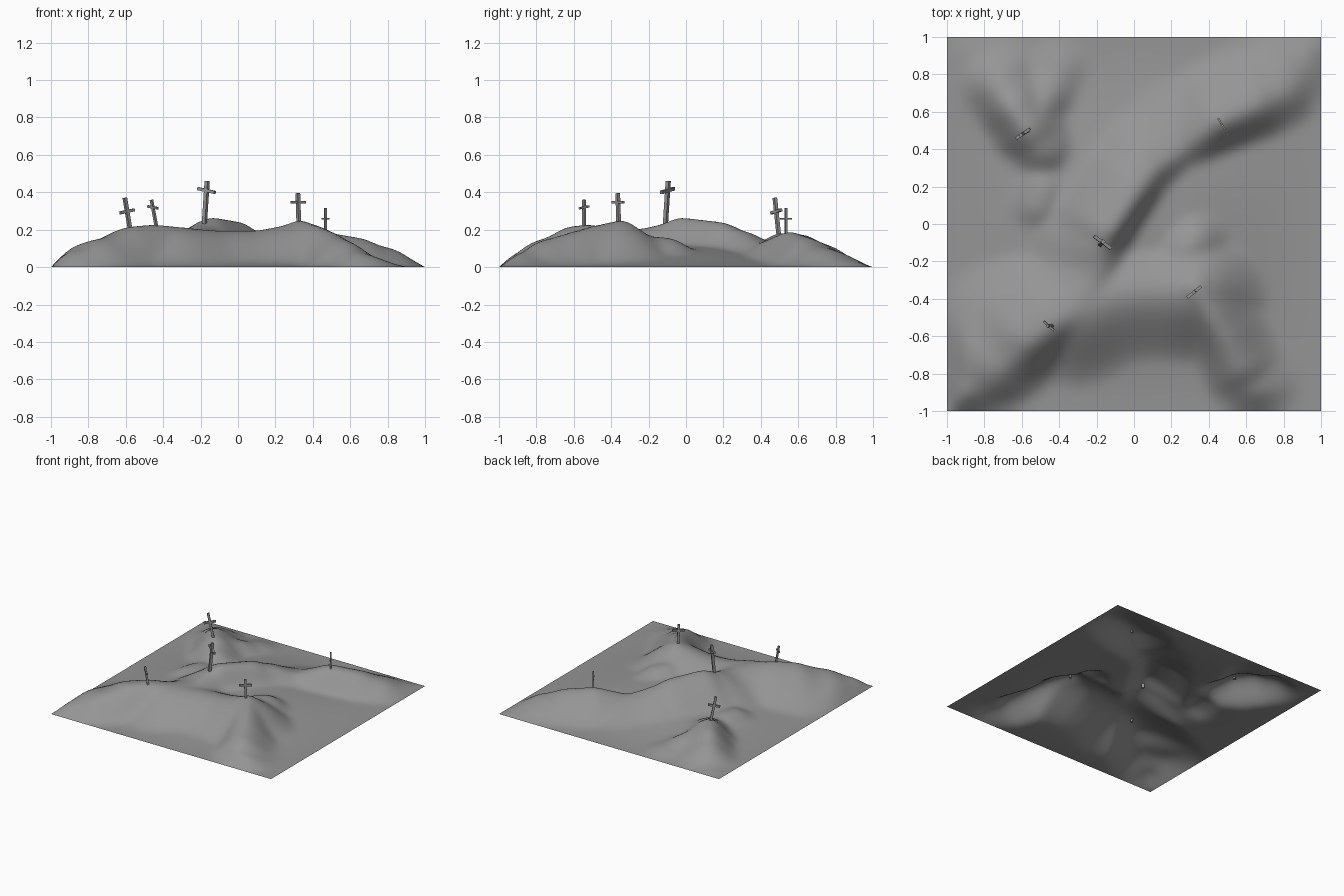
import bpy, bmesh, math
from mathutils import Vector

cube = bpy.data.objects.get("Cube")
if cube:
    bpy.data.objects.remove(cube)


def material(name, value):
    mat = bpy.data.materials.new(name)
    mat.use_nodes = True
    mat.diffuse_color = (value, value, value, 1)
    mat.node_tree.nodes["Principled BSDF"].inputs["Base Color"].default_value = (value, value, value, 1)
    return mat


stone = material("grey stone", 0.3)

# Ridge crests: points, reach on the left and on the right of the path
RIDGES = [
    # front left spur, running up to the middle
    ([(-.97, -.96, .01), (-.85, -.86, .09), (-.7, -.75, .155), (-.55, -.62, .22),
      (-.44, -.54, .23), (-.3, -.46, .215), (-.2, -.3, .2), (-.17, -.15, .22)], .55, .26),
    # central crest
    ([(-.18, -.14, .23), (-.12, -.04, .27), (.02, .17, .245), (.09, .27, .2), (.25, .4, .13)], .5, .2),
    # back right spur
    ([(.25, .4, .13), (.45, .54, .195), (.65, .63, .16), (.78, .7, .11),
      (.9, .76, .05), (1, .8, 0)], .38, .22),
    # shoulder joining the front hills
    ([(-.3, -.46, .21), (-.1, -.38, .195), (.1, -.36, .195), (.33, -.36, .24)], .45, .45),
    # front right hill
    ([(.32, -.34, .26), (.42, -.5, .225), (.48, -.6, .195), (.55, -.75, .15),
      (.63, -.86, .08), (.7, -.95, 0)], .3, .24),
    # back left hill and its side spur
    ([(-.5, .4, .14), (-.57, .5, .19), (-.65, .62, .18), (-.72, .72, .13), (-.85, .88, .02)], .22, .3),
    ([(-.57, .5, .18), (-.46, .68, .1), (-.4, .8, .05)], .25, .2),
    # low knolls
    ([(-.5, .1, .1), (-.48, .18, .1)], .25, .25),
    ([(.28, -.15, .165), (.32, -.1, .16)], .3, .3),
]


def ridge_height(p, points, left, right):
    best = 0
    for a, b in zip(points, points[1:]):
        a, b = Vector(a), Vector(b)
        run = (b - a).xy
        t = max(0, min(1, (p - a.xy).dot(run) / run.length_squared))
        foot = a.lerp(b, t)
        away = p - foot.xy
        side = 0.0 if away.length < 1e-6 else (run.x * away.y - run.y * away.x) / (run.length * away.length)
        reach = right + (left - right) * (side + 1) / 2
        u = max(0, 1 - away.length / reach)
        best = max(best, foot.z * u * u * (3 - 2 * u))
    return best


def ground_height(x, y):
    p = Vector((x, y))
    dome = .115 * (math.cos(x * math.pi / 2) * math.cos(y * math.pi / 2)) ** 2
    top = max([dome] + [ridge_height(p, *r) for r in RIDGES])
    edge = max(0, min(1, (1 - max(abs(x), abs(y))) / .12))
    return top * edge * (2 - edge)


# Rolling ground, an open sheet
bm = bmesh.new()
bmesh.ops.create_grid(bm, x_segments=90, y_segments=90, size=1)
for v in bm.verts:
    v.co.z = ground_height(v.co.x, v.co.y)
# Soften the creases where slopes meet
inner = [v for v in bm.verts if not v.is_boundary]
for _ in range(7):
    soft = [sum(e.other_vert(v).co.z for e in v.link_edges) / 4 for v in inner]
    for v, z in zip(inner, soft):
        v.co.z = (v.co.z + z) / 2
mesh = bpy.data.meshes.new("ground")
bm.to_mesh(mesh)
bm.free()
mesh.materials.append(stone)
mesh.shade_smooth()
ground = bpy.data.objects.new("ground", mesh)
bpy.context.collection.objects.link(ground)


def add_beam(bm, start, end, facing, thick):
    """Square beam from start to end, one side turned towards facing."""
    along = (end - start).normalized()
    u = (facing - along * facing.dot(along)).normalized() * thick / 2
    w = along.cross(u)
    rings = [[bm.verts.new(c + u * i + w * j) for i, j in ((1, 1), (-1, 1), (-1, -1), (1, -1))]
             for c in (start, end)]
    for k in range(4):
        n = (k + 1) % 4
        bm.faces.new((rings[0][k], rings[0][n], rings[1][n], rings[1][k]))
    bm.faces.new(rings[0][::-1])
    bm.faces.new(rings[1])


def add_cross(name, base, top, arm, bar_at, thick):
    base, top, arm = Vector(base), Vector(top), Vector(arm)
    middle = base.lerp(top, bar_at)
    bm = bmesh.new()
    add_beam(bm, base - (top - base) * .1, top, arm, thick)
    add_beam(bm, middle - arm, middle + arm, top - base, thick * .85)
    bmesh.ops.recalc_face_normals(bm, faces=bm.faces)
    me = bpy.data.meshes.new(name)
    bm.to_mesh(me)
    bm.free()
    me.materials.append(stone)
    bpy.context.collection.objects.link(bpy.data.objects.new(name, me))


# Leaning wooden crosses: foot, top, half arm, height of arm, thickness
add_cross("middle_cross", (-.18, -.11, .23), (-.165, -.095, .46), (.045, -.033, -.01), .78, .02)
add_cross("front_left_cross", (-.435, -.545, .21), (-.463, -.545, .36), (.027, -.024, -.005), .73, .014)
add_cross("front_right_cross", (.325, -.36, .235), (.32, -.365, .395), (.037, .03, 0), .7, .018)
add_cross("back_left_cross", (-.573, .495, .18), (-.605, .475, .37), (.037, .026, .008), .62, .018)
add_cross("back_right_cross", (.468, .535, .175), (.468, .535, .315), (.018, -.03, 0), .6, .011)
